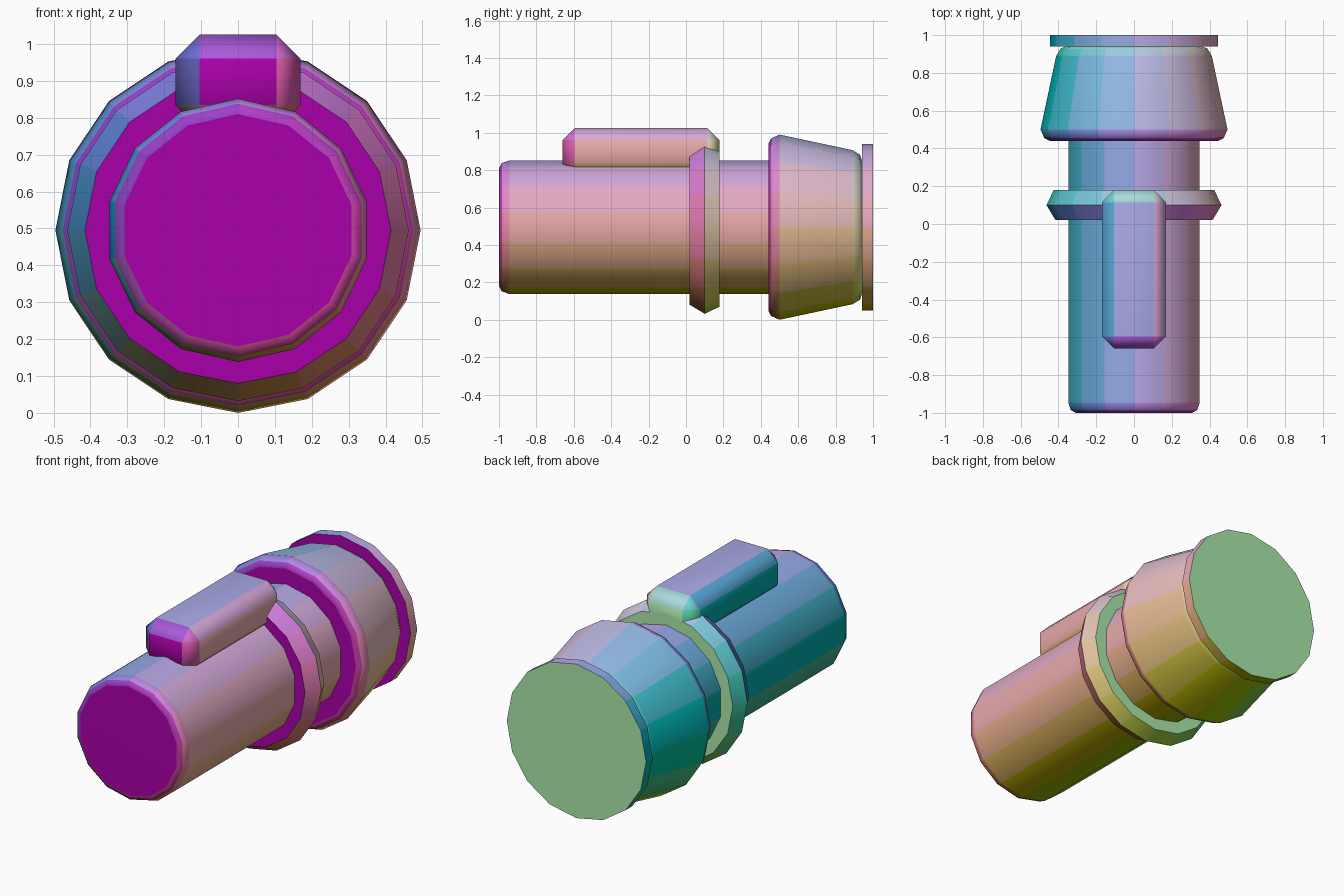
import bpy, bmesh, math

if "Cube" in bpy.data.objects:
    bpy.data.objects.remove(bpy.data.objects["Cube"])

AXIS_Z = 0.495
ALBEDO = 0.8


def facing_material(normal):
    """Material tinted by the direction a face points, shared by similar faces."""
    n = [round(c * 8) / 8 for c in normal]
    key = "facing_%+.2f_%+.2f_%+.2f" % tuple(c + 0.0 for c in n)
    mat = bpy.data.materials.get(key)
    if mat is None:
        mat = bpy.data.materials.new(key)
        mat.diffuse_color = [ALBEDO * (0.5 + 0.5 * c) for c in n] + [1]
        mat.use_nodes = True
        mat.node_tree.nodes["Principled BSDF"].inputs["Base Color"].default_value = mat.diffuse_color
    return mat


def finish(name, bm):
    bmesh.ops.recalc_face_normals(bm, faces=bm.faces)
    mesh = bpy.data.meshes.new(name)
    bm.to_mesh(mesh)
    bm.free()
    obj = bpy.data.objects.new(name, mesh)
    bpy.context.collection.objects.link(obj)
    # tint every face by its direction
    slots = {}
    for poly in mesh.polygons:
        mat = facing_material(poly.normal)
        if mat.name not in slots:
            slots[mat.name] = len(slots)
            mesh.materials.append(mat)
        poly.material_index = slots[mat.name]
    # smooth, with large faces kept flat
    bpy.ops.object.select_all(action='DESELECT')
    obj.select_set(True)
    bpy.context.view_layer.objects.active = obj
    bpy.ops.object.shade_smooth_by_angle(angle=math.radians(50))
    weighted = obj.modifiers.new("flat_faces", 'WEIGHTED_NORMAL')
    weighted.keep_sharp = True
    return obj


def turned(name, sides, profile):
    """Capped solid of revolution along y; profile is (y, radius) pairs."""
    bm = bmesh.new()
    rings = []
    for y, r in profile:
        rings.append([bm.verts.new((r * math.sin(2 * math.pi * i / sides), y,
                                    AXIS_Z + r * math.cos(2 * math.pi * i / sides)))
                      for i in range(sides)])
    for a, b in zip(rings, rings[1:]):
        for i in range(sides):
            j = (i + 1) % sides
            bm.faces.new((a[i], a[j], b[j], b[i]))
    bm.faces.new(rings[0])
    bm.faces.new(rings[-1])
    return finish(name, bm)


def chamfered_box(name, lo, hi, chamfer):
    bm = bmesh.new()
    bmesh.ops.create_cube(bm, size=1)
    for v in bm.verts:
        v.co = [(l + h) / 2 + c * (h - l) for l, h, c in zip(lo, hi, v.co)]
    bmesh.ops.bevel(bm, geom=bm.edges[:], offset=chamfer, segments=1,
                    affect='EDGES', clamp_overlap=True)
    return finish(name, bm)


# long barrel with softened front rim
turned("barrel", 14, [(-1, 0.315), (-0.985, 0.343), (-0.945, 0.357), (0.6, 0.357)])
# narrow ridged collar
turned("collar", 16, [(0.02, 0.415), (0.10, 0.463), (0.18, 0.425)])
# tapered rear housing
turned("rear_housing", 16, [(0.44, 0.445), (0.455, 0.475), (0.50, 0.495),
                            (0.89, 0.412), (0.93, 0.388), (0.94, 0.36)])
# flat end disc
turned("end_disc", 16, [(0.94, 0.445), (1.0, 0.445)])
# raised key block on top of the barrel
chamfered_box("top_block", (-0.17, -0.66, 0.77), (0.17, 0.18, 1.025), 0.065)
